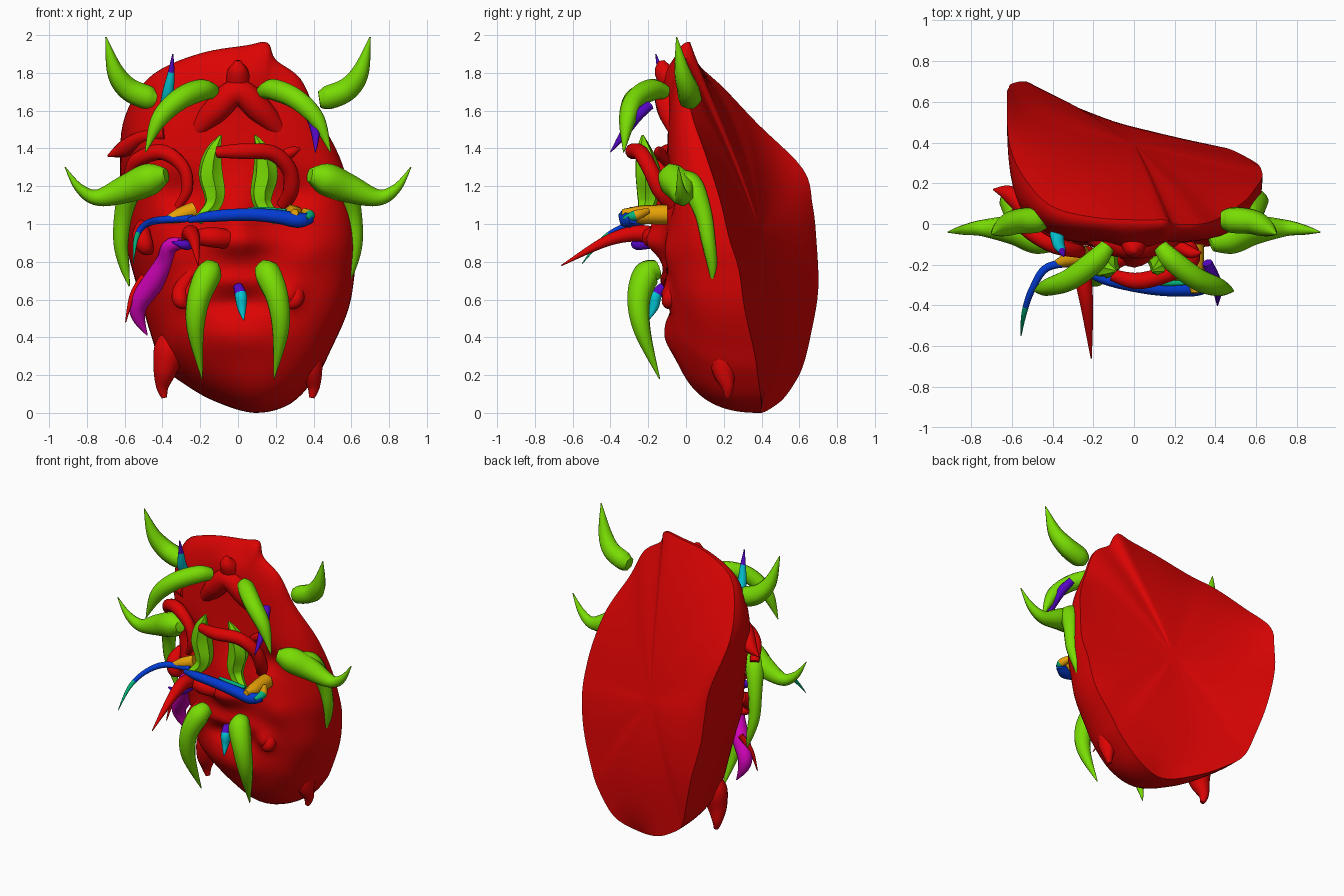
import bpy, bmesh, math
from mathutils import Vector

def material(name, r, g, b):
    m = bpy.data.materials.new(name)
    m.diffuse_color = (r, g, b, 1)
    return m

RED = material("red", .72, .001, .001)
GREEN = material("green", .19, .72, .001)
BLUE = material("blue", .001, .045, .66)
ORANGE = material("orange", .8, .36, .002)
MAGENTA = material("magenta", .66, .001, .5)
PURPLE = material("purple", .09, .002, .55)
CYAN = material("cyan", .001, .56, .66)
TEAL = material("teal", .001, .45, .2)

def finish(bm, name, mats, angle=60):
    bmesh.ops.recalc_face_normals(bm, faces=bm.faces)
    me = bpy.data.meshes.new(name)
    bm.to_mesh(me)
    bm.free()
    for m in mats:
        me.materials.append(m)
    ob = bpy.data.objects.new(name, me)
    bpy.context.collection.objects.link(ob)
    bpy.ops.object.select_all(action='DESELECT')
    ob.select_set(True)
    bpy.context.view_layer.objects.active = ob
    bpy.ops.object.shade_smooth_by_angle(angle=math.radians(angle))
    return ob

def spline(pts, steps, closed=False):
    """Catmull-Rom through points of any dimension."""
    n, out = len(pts), []
    get = (lambda i: pts[i % n]) if closed else (lambda i: pts[max(0, min(n - 1, i))])
    for i in range(n if closed else n - 1):
        a, b, c, d = (Vector(get(i + k)) for k in (-1, 0, 1, 2))
        for s in range(steps):
            t = s / steps
            out.append(.5 * (2 * b + (c - a) * t + (2 * a - 5 * b + 4 * c - d) * t * t
                             + (3 * b - a - 3 * c + d) * t ** 3))
    if not closed:
        out.append(Vector(pts[-1]))
    return out

def horn(name, pts, mats, split=.5, sides=12, ridge=0):
    """Tapered tube; pts are x, y, z, radius. The second colour starts at split."""
    path = spline(pts, 7)
    bm = bmesh.new()
    rings, side = [], None
    for i, p in enumerate(path):
        c = Vector(p[:3])
        t = (Vector(path[min(i + 1, len(path) - 1)][:3]) - Vector(path[max(i - 1, 0)][:3])).normalized()
        if side is None:
            side = t.orthogonal()
        side = (side - t * side.dot(t)).normalized()
        up = t.cross(side)
        ring = []
        for k in range(sides):
            a = 2 * math.pi * k / sides
            r = max(p[3], .002) * (1 - ridge * (k % 2))
            ring.append(bm.verts.new(c + side * r * math.cos(a) + up * r * math.sin(a)))
        rings.append(ring)
    for i in range(len(rings) - 1):
        for k in range(sides):
            f = bm.faces.new((rings[i][k], rings[i][(k + 1) % sides],
                              rings[i + 1][(k + 1) % sides], rings[i + 1][k]))
            f.material_index = int(len(mats) > 1 and i / len(rings) > split)
    bm.faces.new(rings[0])
    bm.faces.new(rings[-1]).material_index = len(mats) - 1
    return finish(bm, name, mats)

def pair(name, pts, mats, **kw):
    for label, s in (("left", -1), ("right", 1)):
        horn(name + "_" + label, [(s * x, y, z, r) for x, y, z, r in pts], mats, **kw)

# Mask: lopsided rim (x, z, y) joined to a domed, sculpted front and a smooth back
RIM = [(.09, 0, .40), (.28, .05, .40), (.42, .2, .38), (.49, .33, .36), (.585, .55, .31),
       (.62, .76, .28), (.63, .92, .23), (.6, 1.13, .18), (.54, 1.35, .11), (.42, 1.58, .03),
       (.33, 1.77, 0), (.2, 1.87, 0), (.155, 1.96, .02), (.04, 1.945, .02), (-.175, 1.91, .03),
       (-.39, 1.83, .08), (-.52, 1.72, .2), (-.61, 1.53, .38), (-.625, 1.29, .62),
       (-.615, 1.1, .67), (-.6, .92, .69), (-.53, .65, .70), (-.46, .41, .66),
       (-.40, .25, .62), (-.28, .15, .57), (-.12, .06, .50)]
# Relief: x, z, width, height, push in y
RELIEF = [(0, 1.78, .12, .12, -.06), (0, 1.0, .12, .2, -.08), (0, .9, .17, .06, -.05),
          (-.3, 1.17, .11, .1, .06), (.3, 1.17, .11, .1, .06), (0, .7, .22, .04, -.03),
          (0, .58, .16, .05, .05), (0, .4, .24, .1, -.04), (.38, .85, .12, .1, -.03),
          (-.38, .85, .12, .1, -.03), (.28, .62, .06, .06, -.05), (-.28, .62, .06, .06, -.05)]
CX, CZ, RINGS = 0, .95, 44
rim = spline(RIM, 5, True)
n = len(rim)
bm = bmesh.new()

def front_y(x, z, r, edge):
    f = 1 - max(0, 1 - r ** 4) ** .4
    push = sum(d * math.exp(-((x - bx) / w) ** 2 - ((z - bz) / h) ** 2) for bx, bz, w, h, d in RELIEF)
    return -.1 + (edge + .1) * f + (1 - f) * push

def back_y(k, r):
    """Soap-film surface over the rim, slightly bulged."""
    w = [1 / (1 - 2 * r * math.cos(2 * math.pi * (k - j) / n) + r * r) for j in range(n)]
    return sum(a * p[2] for a, p in zip(w, rim)) / sum(w) + .07 * (1 - r * r)

def ring_at(r, front):
    out = []
    for k, p in enumerate(rim):
        x, z = CX + (p[0] - CX) * r, CZ + (p[1] - CZ) * r
        out.append(bm.verts.new((x, front_y(x, z, r, p[2]) if front else back_y(k, r), z)))
    return out

front = [ring_at(math.sin(math.pi / 2 * i / RINGS), True) for i in range(RINGS, 0, -1)]
back = [ring_at(i / 16, False) for i in range(15, 0, -1)]
for chain in (front, [front[0]] + back):
    for a, b in zip(chain, chain[1:]):
        for k in range(n):
            bm.faces.new((a[k], a[(k + 1) % n], b[(k + 1) % n], b[k]))
    bm.faces.new(chain[-1])
finish(bm, "mask", [RED], 50)

# Red sculpted features
pair("jaw_spur", [(.33, .2, .44, .05), (.36, .2, .34, .085), (.385, .2, .23, .065),
                  (.40, .22, .14, .035), (.39, .22, .08, .015)], [RED])
horn("forehead_chevron", [(-.25, -.03, 1.46, .04), (-.12, -.08, 1.6, .07), (0, -.1, 1.7, .07),
                          (.12, -.08, 1.6, .07), (.25, -.03, 1.46, .04)], [RED])
horn("crest_knob", [(0, -.04, 1.68, .07), (0, -.09, 1.77, .065), (0, -.12, 1.82, .05), (0, -.13, 1.865, .015)], [RED])
horn("brow_right", [(-.11, -.25, 1.38, .03), (.02, -.28, 1.385, .042), (.18, -.24, 1.375, .042),
                    (.27, -.19, 1.29, .042), (.28, -.14, 1.18, .042), (.24, -.08, 1.1, .035)], [RED])
horn("brow_left", [(-.58, .06, 1.25, .03), (-.53, -.02, 1.34, .04), (-.4, -.1, 1.38, .042),
                   (-.29, -.13, 1.3, .035), (-.27, -.13, 1.18, .03), (-.32, -.1, 1.09, .02)], [RED])
horn("temple_spike", [(-.38, -.04, 1.48, .04), (-.5, .03, 1.46, .035), (-.6, .14, 1.4, .045), (-.69, .17, 1.36, .005)], [RED])
horn("temple_nub_right", [(.2, -.1, 1.33, .03), (.28, -.14, 1.38, .03), (.33, -.14, 1.4, .005)], [RED])
horn("cheek_loop", [(.32, -.02, .76, .03), (.36, -.02, .67, .035), (.45, .03, .62, .035),
                    (.53, .1, .66, .035), (.56, .16, .73, .03)], [RED])
horn("cheek_knob", [(-.5, .1, .99, .04), (-.51, .02, .94, .05), (-.49, 0, .88, .045), (-.46, .06, .86, .02)], [RED])
horn("nose", [(-.22, -.16, .93, .04), (-.14, -.18, .93, .055), (-.05, -.15, .92, .05), (.02, -.1, .92, .03)], [RED])
horn("nose_spike", [(-.25, -.12, .92, .05), (-.25, -.25, .95, .045), (-.23, -.42, .91, .03), (-.21, -.66, .78, .003)], [RED])
horn("cheek_spike", [(-.5, .1, .72, .02), (-.56, .07, .62, .015), (-.595, .05, .48, .003)], [RED])
pair("mouth_corner", [(.24, -.06, .75, .03), (.3, -.06, .65, .045), (.3, -.09, .59, .04), (.25, -.08, .56, .01)], [RED])

# Green horns, tusks and brows
pair("crown_horn", [(.43, .02, 1.66, .045), (.48, .02, 1.67, .065), (.58, .01, 1.715, .062),
                    (.65, -.02, 1.81, .045), (.70, -.05, 1.99, .003)], [GREEN], ridge=.08)
pair("forehead_horn", [(.13, -.11, 1.70, .04), (.19, -.18, 1.71, .058), (.31, -.27, 1.66, .058),
                       (.42, -.31, 1.55, .045), (.49, -.33, 1.38, .003)], [GREEN], ridge=.08)
pair("side_horn", [(.38, -.1, 1.26, .04), (.46, -.07, 1.24, .085), (.58, -.03, 1.19, .078),
                   (.74, -.02, 1.14, .045), (.84, -.03, 1.19, .025), (.915, -.04, 1.3, .003)], [GREEN], ridge=.08)
pair("cheek_horn", [(.5, -.04, 1.24, .05), (.56, .03, 1.2, .065), (.605, .09, 1.06, .05),
                    (.62, .12, .9, .04), (.6, .14, .77, .026), (.575, .14, .67, .003)], [GREEN], ridge=.08)
pair("tusk", [(.14, -.15, .76, .05), (.16, -.21, .73, .072), (.21, -.25, .6, .062),
              (.225, -.23, .43, .045), (.19, -.14, .18, .003)], [GREEN], ridge=.06)
pair("inner_brow", [(.09, -.23, 1.47, .006), (.13, -.22, 1.38, .045), (.145, -.2, 1.27, .068),
                    (.125, -.2, 1.16, .06), (.14, -.21, 1.09, .045), (.21, -.24, 1.02, .03)], [GREEN], ridge=.2)

# Whiskers with orange cuffs
horn("whisker_right", [(-.26, -.22, 1.02, .015), (-.14, -.27, 1.04, .03), (.05, -.31, 1.05, .034),
                       (.2, -.32, 1.04, .038), (.32, -.31, 1.02, .042), (.385, -.28, 1.03, .03)], [BLUE], ridge=.1)
horn("whisker_left", [(-.24, -.19, 1.03, .02), (-.42, -.21, 1.02, .02), (-.5, -.32, .99, .017),
                      (-.54, -.44, .92, .013), (-.555, -.55, .79, .002)], [BLUE, TEAL], split=.65)
horn("whisker_cuff_left", [(-.23, -.15, 1.075, .045), (-.31, -.17, 1.045, .042), (-.4, -.2, 1.015, .012)], [ORANGE], ridge=.1)
horn("whisker_cuff_right", [(.29, -.1, 1.05, .055), (.295, -.2, 1.05, .052), (.3, -.27, 1.05, .045), (.3, -.34, 1.06, .02)],
     [ORANGE], ridge=.1)
horn("whisker_knot", [(.35, -.2, 1.07, .015), (.38, -.27, 1.045, .028), (.36, -.33, 1.03, .01)], [ORANGE, TEAL], split=.4)
horn("whisker_stripe", [(.05, -.28, 1.08, .008), (.15, -.29, 1.075, .015), (.26, -.29, 1.07, .01)], [TEAL])

# Small coloured spikes
horn("magenta_horn", [(-.3, -.13, .9, .03), (-.36, -.08, .88, .042), (-.385, -.02, .8, .05),
                      (-.45, .04, .69, .058), (-.525, .09, .58, .05), (-.525, .11, .5, .035),
                      (-.48, .12, .41, .003)], [MAGENTA])
horn("nostril_spike", [(-.25, -.18, .9, .03), (-.28, -.26, .89, .027), (-.35, -.28, .905, .005)], [PURPLE])
horn("purple_spike", [(.36, -.19, 1.63, .025), (.39, -.26, 1.57, .03), (.41, -.32, 1.49, .025), (.41, -.4, 1.38, .003)], [PURPLE])
horn("temple_thorn", [(-.38, -.05, 1.62, .035), (-.37, -.1, 1.7, .03), (-.355, -.13, 1.79, .02), (-.345, -.16, 1.9, .003)],
     [CYAN, PURPLE], split=.68)
horn("chin_thorn", [(0, -.12, .67, .025), (.015, -.16, .62, .032), (.02, -.17, .56, .025), (.03, -.2, .49, .003)],
     [PURPLE, CYAN], split=.25)
